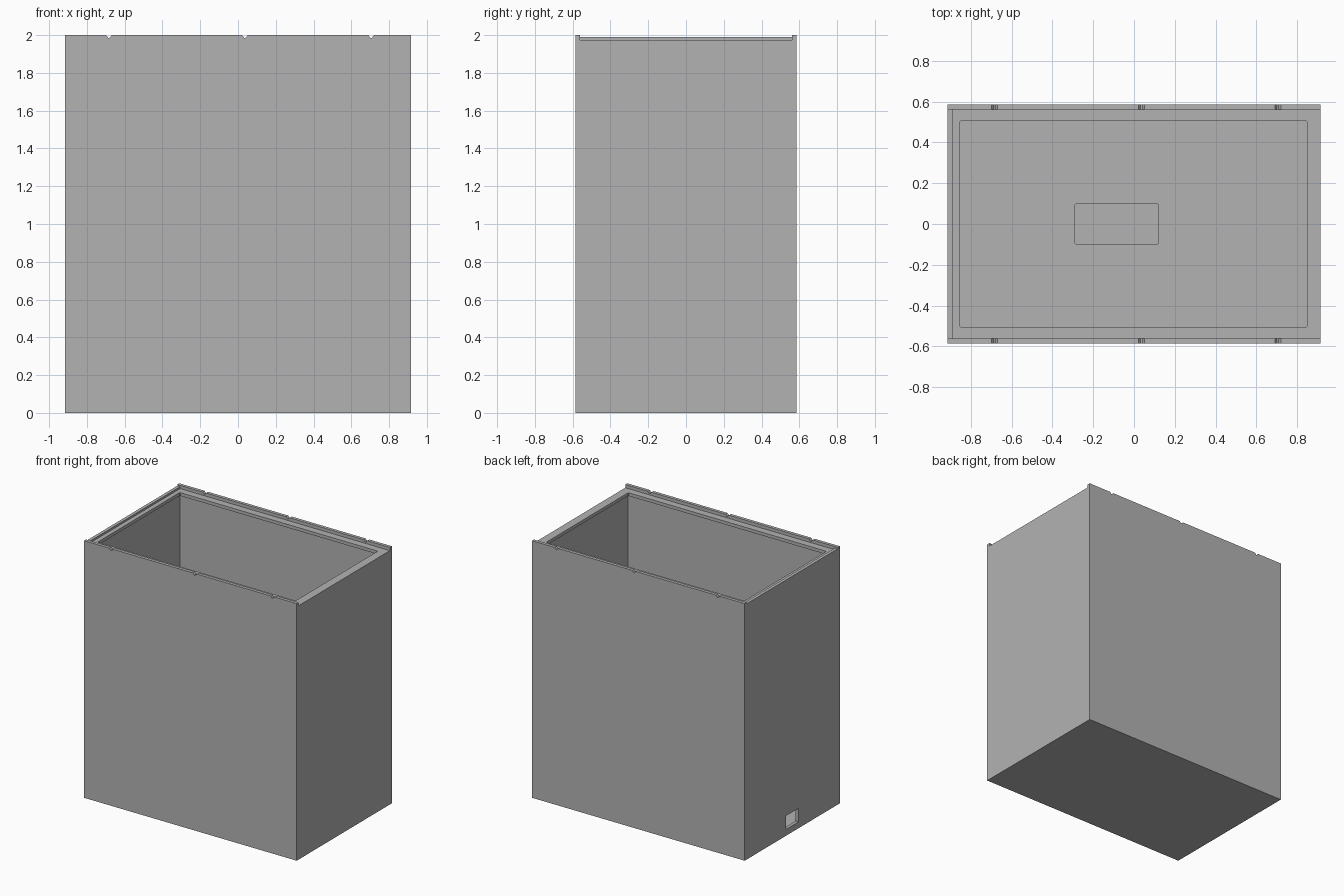
import bpy

if "Cube" in bpy.data.objects:
    bpy.data.objects.remove(bpy.data.objects["Cube"], do_unlink=True)

HX, HY, H = 0.915, 0.585, 2.0      # half width, half depth, height
WALL = 0.025

grey = bpy.data.materials.new("plain grey")
grey.use_nodes = True
colour = (0.45, 0.45, 0.45, 1)
grey.diffuse_color = colour
grey.node_tree.nodes["Principled BSDF"].inputs["Base Color"].default_value = colour


def prism(name, outline, axis, lo, hi):
    """Extrude a 2D outline along y or z between lo and hi."""
    def point(a, b, t):
        return (a, t, b) if axis == "y" else (a, b, t)
    n = len(outline)
    verts = [point(a, b, t) for t in (lo, hi) for a, b in outline]
    faces = [tuple(range(n))[::-1], tuple(range(n, 2 * n))]
    faces += [(i, (i + 1) % n, n + (i + 1) % n, n + i) for i in range(n)]
    if axis == "y":
        faces = [f[::-1] for f in faces]
    mesh = bpy.data.meshes.new(name)
    mesh.from_pydata(verts, [], faces)
    obj = bpy.data.objects.new(name, mesh)
    bpy.context.collection.objects.link(obj)
    return obj


def block(name, x0, x1, y0, y1, z0, z1):
    return prism(name, [(x0, y0), (x1, y0), (x1, y1), (x0, y1)], "z", z0, z1)


def soft_block(name, x0, x1, y0, y1, z0, z1, c=0.006):
    """Block with slightly clipped vertical corners."""
    outline = [(x0 + c, y0), (x1 - c, y0), (x1, y0 + c), (x1, y1 - c),
               (x1 - c, y1), (x0 + c, y1), (x0, y1 - c), (x0, y0 + c)]
    return prism(name, outline, "z", z0, z1)


def cut(target, cutter):
    cutter.hide_render = True
    mod = target.modifiers.new("cut", "BOOLEAN")
    mod.operation = "DIFFERENCE"
    mod.solver = "EXACT"
    mod.object = cutter
    bpy.context.view_layer.objects.active = target
    bpy.ops.object.modifier_apply(modifier=mod.name)
    bpy.data.objects.remove(cutter, do_unlink=True)


# Outer shell
body = block("box_body", -HX, HX, -HY, HY, 0, H)
body.data.materials.append(grey)

# Hollow interior below the inward lip
cut(body, block("cavity", -HX + WALL, HX - WALL, -HY + WALL, HY - WALL, 0.04, 1.95))

# Top opening through the lip
cut(body, soft_block("opening", -0.855, 0.85, -0.505, 0.505, 1.9, 2.1))

# Lid track: open at the right end, low stop at the left end
cut(body, block("track_upper", -1, 1, -0.56, 0.56, 1.99, 2.1))
cut(body, block("track_lower", -0.89, 1, -0.56, 0.56, 1.975, 2.1))

# Small latch notches across both rails
for x in (-0.683, 0.037, 0.705):
    notch = [(x - 0.016, H + 0.001), (x - 0.004, H - 0.014),
             (x + 0.004, H - 0.014), (x + 0.016, H + 0.001)]
    cut(body, prism("notch", notch, "y", -1, 1))

# Cable port low on the end wall
cut(body, block("port", -1, -0.8, -0.075, 0.075, 0.05, 0.155))

# Shallow recess in the floor
cut(body, soft_block("floor_recess", -0.29, 0.12, -0.1, 0.1, 0.02, 0.1))
